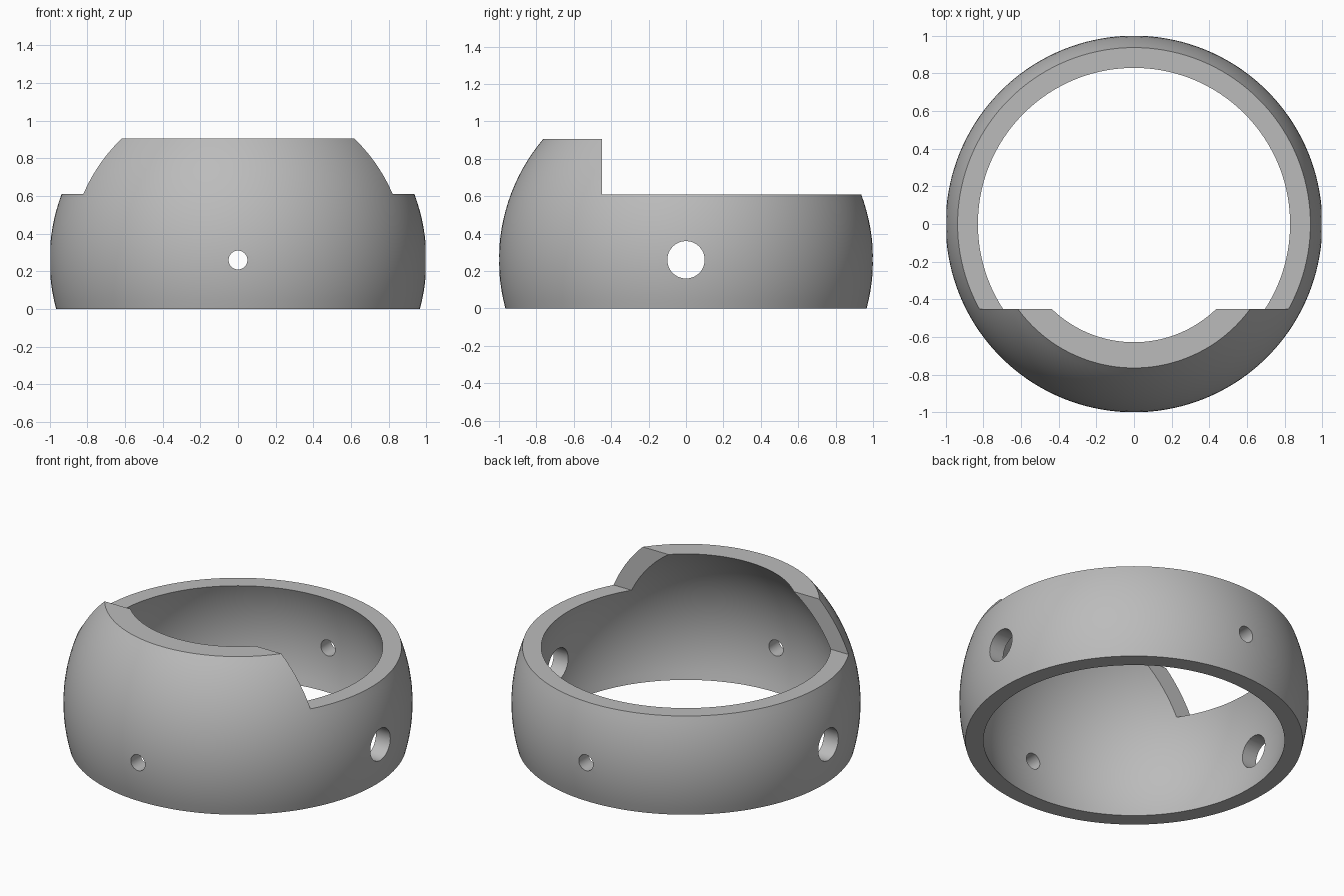
import bpy, bmesh, math

if "Cube" in bpy.data.objects:
    bpy.data.objects.remove(bpy.data.objects["Cube"])

CENTRE_Z = 0.26      # height of the sphere centre
TOP, STEP, STEP_Y = 0.905, 0.61, -0.45
OUTER, INNER = 1.0, 0.9
SEGMENTS, RINGS = 144, 20

grey = bpy.data.materials.new("plain grey")
grey.diffuse_color = (0.5, 0.5, 0.5, 1)
grey.use_nodes = True
grey.node_tree.nodes["Principled BSDF"].inputs["Base Color"].default_value = grey.diffuse_color


def arc(radius, z0, z1):
    """Points (r, z) on a sphere section between two heights."""
    a0 = math.asin((z0 - CENTRE_Z) / radius)
    a1 = math.asin((z1 - CENTRE_Z) / radius)
    angles = [a0 + (a1 - a0) * i / RINGS for i in range(RINGS + 1)]
    return [(radius * math.cos(a), CENTRE_Z + radius * math.sin(a)) for a in angles]


def lathe(name, profile):
    """Revolve a closed profile around z."""
    bm = bmesh.new()
    loops = []
    for s in range(SEGMENTS):
        t = 2 * math.pi * s / SEGMENTS
        loops.append([bm.verts.new((r * math.cos(t), r * math.sin(t), z)) for r, z in profile])
    n = len(profile)
    for s in range(SEGMENTS):
        a, b = loops[s], loops[(s + 1) % SEGMENTS]
        for i in range(n):
            j = (i + 1) % n
            bm.faces.new((a[i], b[i], b[j], a[j]))
    bmesh.ops.recalc_face_normals(bm, faces=bm.faces)
    mesh = bpy.data.meshes.new(name)
    bm.to_mesh(mesh)
    bm.free()
    obj = bpy.data.objects.new(name, mesh)
    bpy.context.collection.objects.link(obj)
    mesh.materials.append(grey)
    return obj


def cut(target, cutter):
    """Subtract the cutter from the target and discard it."""
    mod = target.modifiers.new("cut", 'BOOLEAN')
    mod.operation, mod.solver, mod.object = 'DIFFERENCE', 'EXACT', cutter
    bpy.ops.object.select_all(action='DESELECT')
    target.select_set(True)
    bpy.context.view_layer.objects.active = target
    bpy.ops.object.modifier_apply(modifier=mod.name)
    bpy.data.objects.remove(cutter)


# Spherical shell ring, flat at top and bottom
ring = lathe("spherical_ring", arc(OUTER, 0, TOP) + arc(INNER, TOP, 0))

# Lower the rim behind the raised front
bpy.ops.mesh.primitive_cube_add(size=1, location=(0, STEP_Y + 1, STEP + 0.5))
step_cutter = bpy.context.object
step_cutter.scale = (3, 2, 1)
cut(ring, step_cutter)

# Through holes: wide ones left and right, small ones front and back
for radius, rotation in ((0.1, (0, math.pi / 2, 0)), (0.05, (math.pi / 2, 0, 0))):
    bpy.ops.mesh.primitive_cylinder_add(vertices=48, radius=radius, depth=3,
                                        location=(0, 0, CENTRE_Z), rotation=rotation)
    cut(ring, bpy.context.object)

# Smooth walls with crisp edges
ring.select_set(True)
bpy.context.view_layer.objects.active = ring
bpy.ops.object.shade_smooth_by_angle(angle=math.radians(30))
